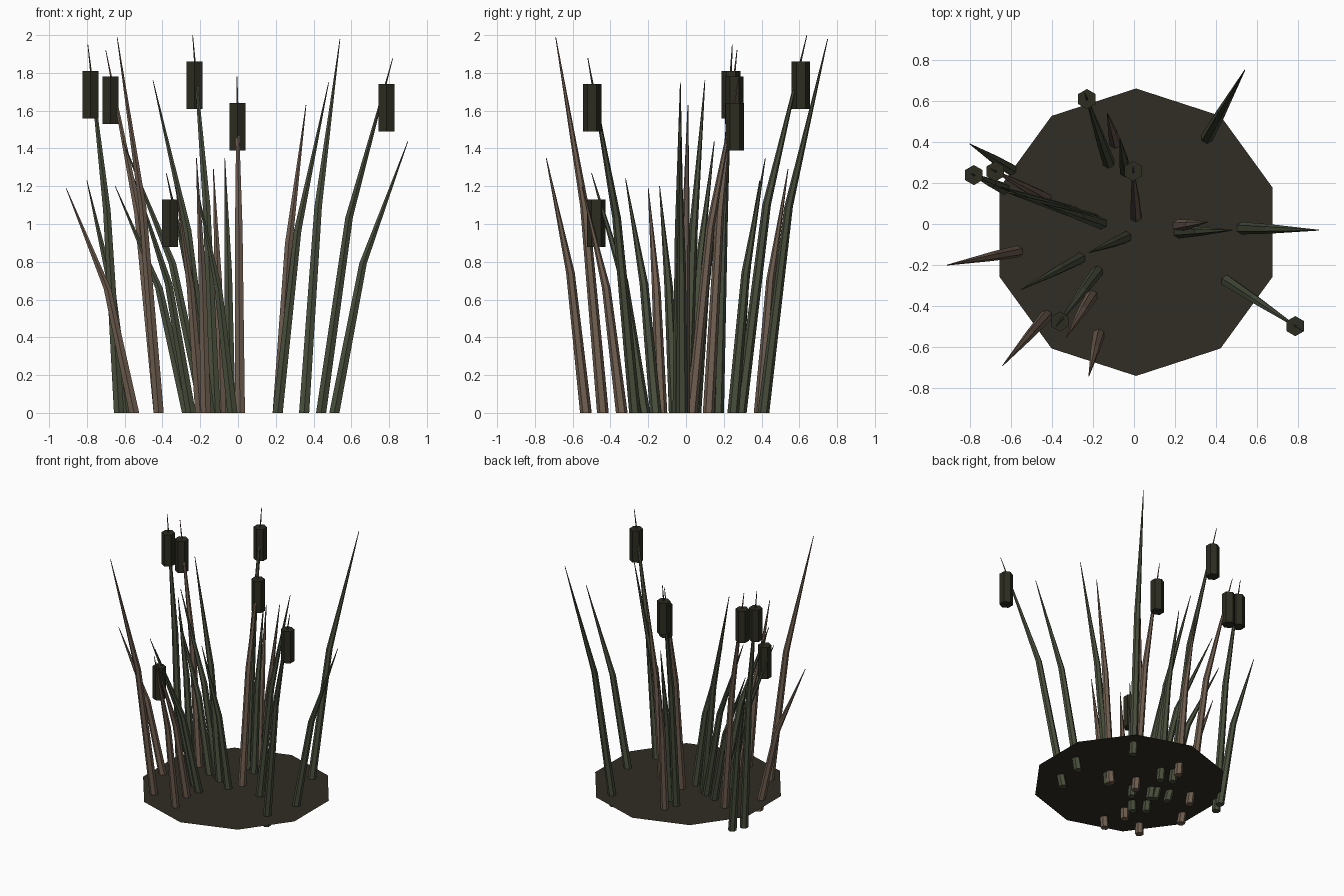
import bpy, bmesh, math
from mathutils import Vector

cube = bpy.data.objects.get("Cube")
if cube:
    bpy.data.objects.remove(cube, do_unlink=True)


def make_material(name, rgb):
    mat = bpy.data.materials.new(name)
    mat.use_nodes = True
    mat.diffuse_color = (*rgb, 1)
    bsdf = next(n for n in mat.node_tree.nodes if n.type == 'BSDF_PRINCIPLED')
    bsdf.inputs["Base Color"].default_value = (*rgb, 1)
    return mat


GREEN = make_material("reed green", (.065, .077, .045))
BROWN = make_material("dry reed brown", (.16, .112, .08))
HEAD = make_material("seed head dark", (.025, .025, .015))
SOIL = make_material("marsh soil", (.029, .026, .017))


def finish(name, bm, mat):
    bmesh.ops.recalc_face_normals(bm, faces=bm.faces)
    mesh = bpy.data.meshes.new(name)
    bm.to_mesh(mesh)
    bm.free()
    mesh.materials.append(mat)
    obj = bpy.data.objects.new(name, mesh)
    bpy.context.collection.objects.link(obj)
    return obj


def ring(bm, centre, radius, sides):
    # Regular polygon with a corner towards +y
    angles = [math.tau * i / sides for i in range(sides)]
    return [bm.verts.new(centre + radius * Vector((math.sin(a), math.cos(a), 0)))
            for a in angles]


def loft(name, sections, sides, mat):
    # Capped tube through (centre, radius) sections
    bm = bmesh.new()
    rings = [ring(bm, c, r, sides) for c, r in sections]
    for low, high in zip(rings, rings[1:]):
        for i in range(sides):
            j = (i + 1) % sides
            bm.faces.new((low[i], low[j], high[j], high[i]))
    bm.faces.new(rings[0])
    bm.faces.new(rings[-1])
    return finish(name, bm, mat)


def reed(name, base, tip, mat):
    # Blade that leans gently, then bends outwards to a point
    foot, end = Vector((*base, 0)), Vector(tip)
    bend = foot.lerp(end, .39)
    bend.z = end.z * .55
    loft(name, [(foot, .031), (bend, .023), (end, .002)], 6, mat)


def cattail(name, base, tip, mat):
    # Reed with a hexagonal seed head just below the tip
    reed(name + "_stem", base, tip, mat)
    centre = Vector((*base, 0)).lerp(Vector(tip), .91)
    centre.z = tip[2] - .265
    half = Vector((0, 0, .126))
    loft(name + "_seed_head", [(centre - half, .049), (centre + half, .049)], 6, HEAD)


# Thin ground disc, with the stems poking through
bm = bmesh.new()
bm.faces.new(ring(bm, Vector((.01, -.04, .09)), .7, 10)[::-1])
ground = finish("ground_disc", bm, SOIL)

# Cattails
cattails = [
    ((-.12, .29), (-.24, .64, 2.0), GREEN),
    ((-.63, .17), (-.795, .245, 1.95), GREEN),
    ((-.42, .12), (-.70, .27, 1.92), BROWN),
    ((.01, .03), (-.005, .28, 1.78), BROWN),
    ((.44, -.27), (.82, -.52, 1.88), GREEN),
    ((-.17, -.22), (-.38, -.5, 1.27), GREEN),
]
for n, (base, tip, mat) in enumerate(cattails, 1):
    cattail(f"cattail_{n}", base, tip, mat)

# Plain green reeds
green_reeds = [
    ((.35, .41), (.54, .75, 1.98)),
    ((.51, -.02), (.9, -.03, 1.44)),
    ((.21, -.04), (.48, -.03, 1.75)),
    ((-.04, .25), (-.07, .42, 1.35)),
    ((-.59, .26), (-.8, .39, 1.23)),
    ((-.27, .05), (-.65, .18, 1.2)),
    ((-.18, .02), (-.61, .15, 1.44)),
    ((-.15, 0), (-.45, .1, 1.76)),
    ((-.25, -.16), (-.55, -.32, 1.24)),
    ((-.03, -.06), (-.22, -.14, 1.2)),
]
for n, (base, tip) in enumerate(green_reeds, 1):
    reed(f"green_reed_{n}", base, tip, GREEN)

# Plain dry reeds
dry_reeds = [
    ((.21, -.01), (.36, .01, 1.63)),
    ((-.09, .39), (-.13, .54, 1.29)),
    ((-.55, -.13), (-.91, -.2, 1.19)),
    ((-.42, -.44), (-.64, -.69, 1.99)),
    ((-.2, -.34), (-.33, -.55, 1.2)),
    ((-.17, -.53), (-.22, -.74, 1.35)),
]
for n, (base, tip) in enumerate(dry_reeds, 1):
    reed(f"dry_reed_{n}", base, tip, BROWN)
